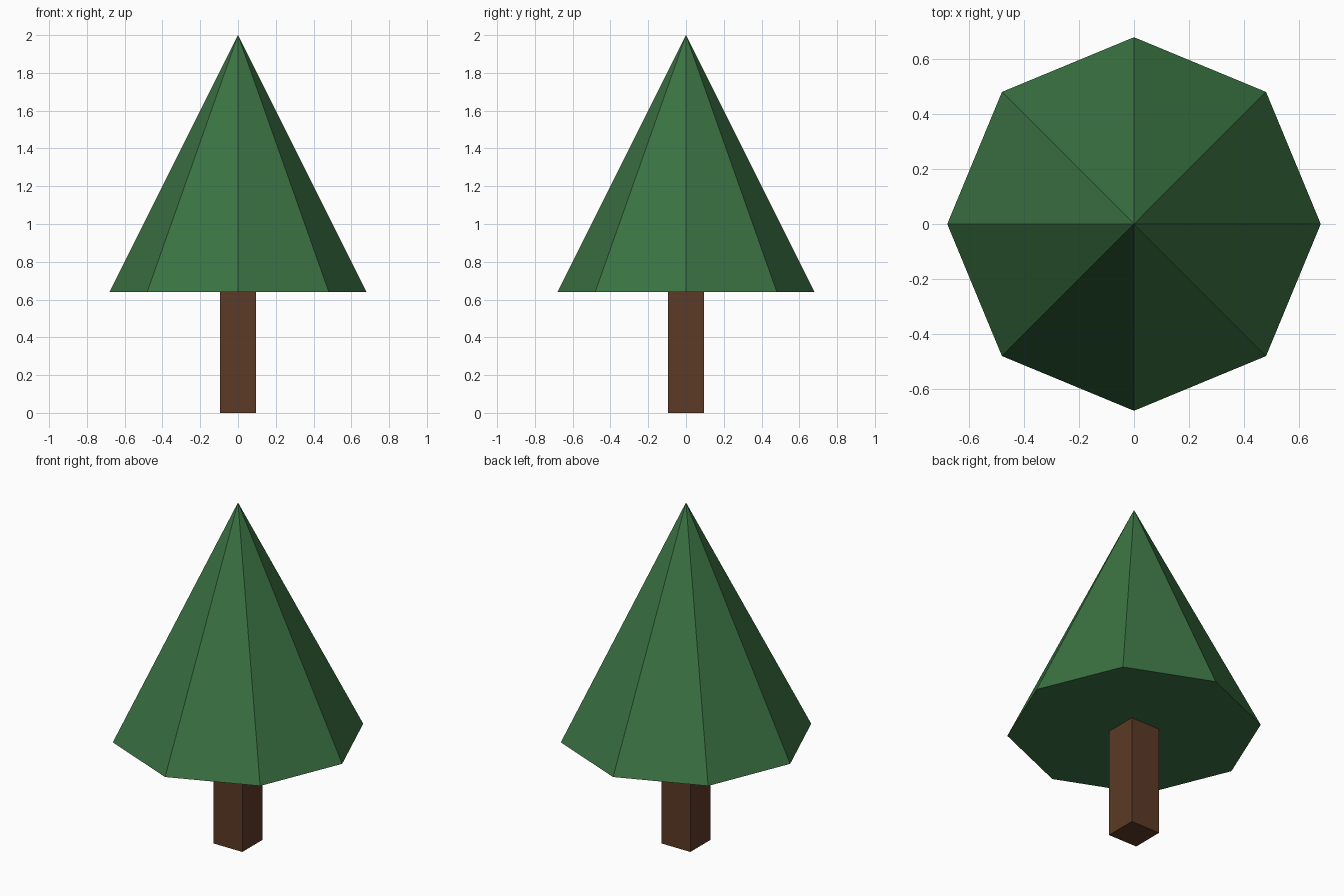
import bpy

if "Cube" in bpy.data.objects:
    bpy.data.objects.remove(bpy.data.objects["Cube"])

BASE_Z, TOP_Z = 0.64, 2.0
CROWN_RADIUS, TRUNK_WIDTH = 0.68, 0.19


def finish(name, color):
    """Name the active object, apply its scale and colour it."""
    obj = bpy.context.object
    obj.name = name
    bpy.ops.object.transform_apply(location=False, rotation=False, scale=True)
    mat = bpy.data.materials.new(name + "_color")
    mat.diffuse_color = color
    mat.use_nodes = True
    mat.node_tree.nodes["Principled BSDF"].inputs["Base Color"].default_value = mat.diffuse_color
    obj.data.materials.append(mat)


# Trunk: square post standing on the ground
bpy.ops.mesh.primitive_cube_add(size=1, location=(0, 0, BASE_Z / 2))
bpy.context.object.scale = (TRUNK_WIDTH, TRUNK_WIDTH, BASE_Z)
finish("trunk", (0.107, 0.043, 0.02, 1))

# Crown: eight-sided pyramid with a closed underside
bpy.ops.mesh.primitive_cone_add(
    vertices=8, radius1=CROWN_RADIUS, radius2=0, depth=TOP_Z - BASE_Z,
    location=(0, 0, (BASE_Z + TOP_Z) / 2))
finish("crown", (0.043, 0.17, 0.055, 1))
